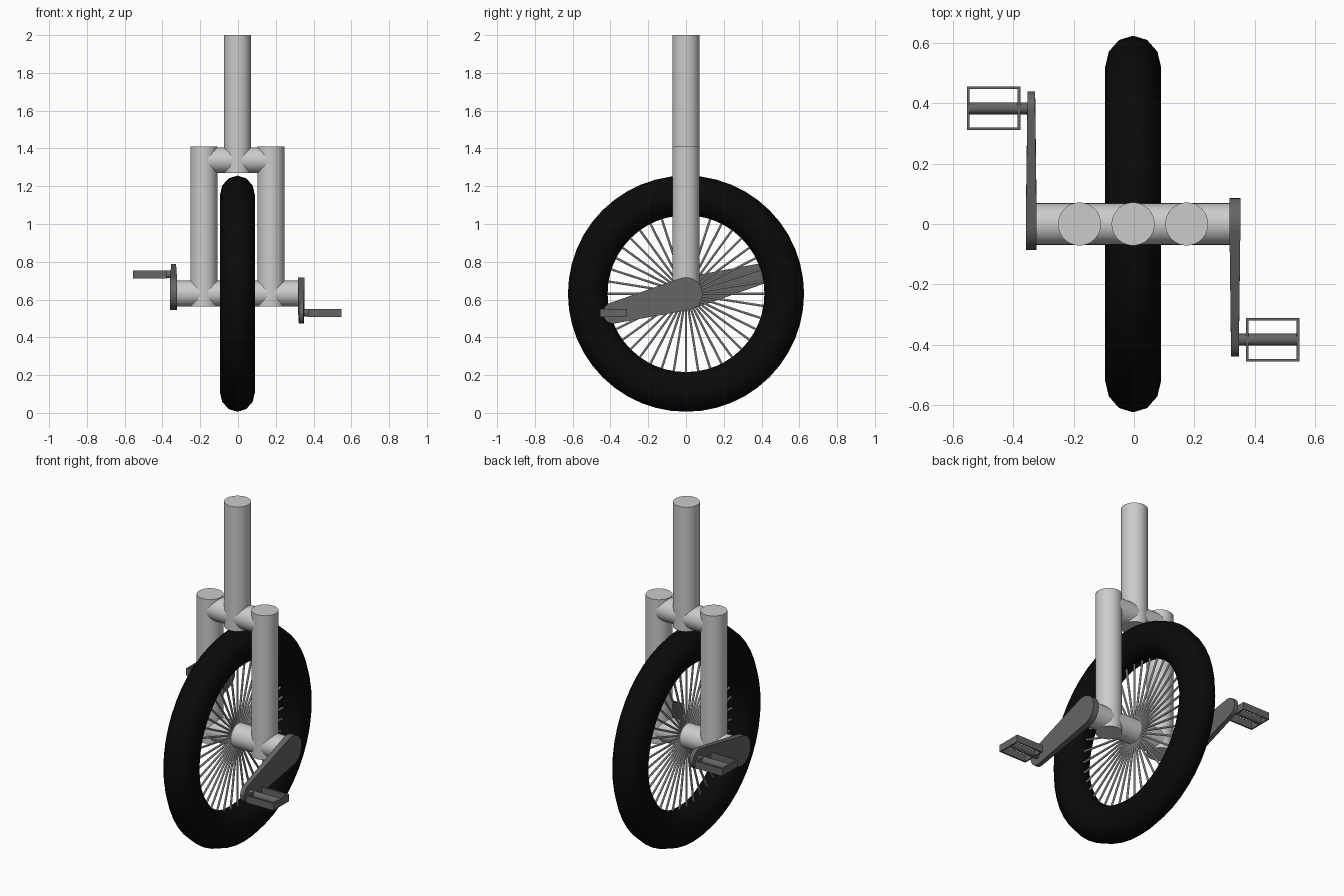
import bpy, bmesh
from math import sin, cos, pi, atan2, acos, hypot, radians
from mathutils import Vector

if "Cube" in bpy.data.objects:
    bpy.data.objects.remove(bpy.data.objects["Cube"])

ZC = 0.631      # wheel centre height
X0 = -0.003     # centre plane of the wheel


def mat(name, v):
    m = bpy.data.materials.new(name)
    m.diffuse_color = (v, v, v, 1)
    m.use_nodes = True
    m.node_tree.nodes["Principled BSDF"].inputs["Base Color"].default_value = m.diffuse_color
    return m


RUBBER = mat("rubber", 0.003)
DARK = mat("dark_metal", 0.13)


def smooth(o, angle=35):
    bpy.ops.object.select_all(action='DESELECT')
    o.select_set(True)
    bpy.context.view_layer.objects.active = o
    bpy.ops.object.shade_smooth_by_angle(angle=radians(angle))


def finish(name, bm, material=None, angle=35):
    bmesh.ops.recalc_face_normals(bm, faces=bm.faces)
    me = bpy.data.meshes.new(name)
    bm.to_mesh(me)
    bm.free()
    o = bpy.data.objects.new(name, me)
    bpy.context.collection.objects.link(o)
    if material:
        me.materials.append(material)
    smooth(o, angle)
    return o


def add_rod(bm, a, b, r, n=32):
    a, b = Vector(a), Vector(b)
    d = b - a
    res = bmesh.ops.create_cone(bm, cap_ends=True, segments=n, radius1=r, radius2=r, depth=d.length)
    rot = d.to_track_quat('Z', 'Y').to_matrix()
    for v in res['verts']:
        v.co = rot @ v.co + (a + b) / 2


def rod(name, a, b, r, n=32, material=None):
    bm = bmesh.new()
    add_rod(bm, a, b, r, n)
    return finish(name, bm, material)


def add_box(bm, centre, size):
    for v in bmesh.ops.create_cube(bm, size=1)['verts']:
        v.co = Vector([c + s * k for c, s, k in zip(centre, size, v.co)])


# Tyre: slightly narrow twelve-sided section swept round the x axis
bm = bmesh.new()
N, M = 48, 12
rings = []
for i in range(N):
    a = 2 * pi * i / N
    ring = []
    for j in range(M):
        b = 2 * pi * j / M
        r = 0.52 + 0.105 * cos(b)
        ring.append(bm.verts.new((X0 + 0.093 * sin(b), r * cos(a), ZC + r * sin(a))))
    rings.append(ring)
for i in range(N):
    p, q = rings[i], rings[(i + 1) % N]
    for j in range(M):
        k = (j + 1) % M
        bm.faces.new((p[j], p[k], q[k], q[j]))
finish("tyre", bm, RUBBER)

# Spokes
bm = bmesh.new()
for i in range(40):
    a = 2 * pi * i / 40
    add_rod(bm, (X0, 0.05 * cos(a), ZC + 0.05 * sin(a)),
            (X0, 0.45 * cos(a), ZC + 0.45 * sin(a)), 0.006, 8)
finish("spokes", bm)

# Frame tubes
R = 0.0715
rod("axle", (X0 - 0.32, 0, ZC), (X0 + 0.325, 0, ZC), 0.069)
rod("seat_post", (X0, 0, 1.27), (X0, 0, 2.0), R)
rod("fork_crossbar", (X0 - 0.178, 0, 1.337), (X0 + 0.178, 0, 1.337), 0.068)
for side, s in (("left", -1), ("right", 1)):
    rod(side + "_fork_leg", (X0 + s * 0.178, 0, 0.563), (X0 + s * 0.178, 0, 1.41), R)

# Cranks and pedals, opposite each other through the wheel centre
DY, DZ = -0.384, -0.102
BIG, SMALL = 0.087, 0.056
for side, s in (("left", -1), ("right", 1)):
    # Crank: tapered arm with rounded ends
    t0 = atan2(DZ, DY)
    off = acos((BIG - SMALL) / hypot(DY, DZ))
    outline = []
    for k in range(13):
        a = t0 - off + 2 * off * k / 12
        outline.append((DY + SMALL * cos(a), DZ + SMALL * sin(a), 0.013))
    for k in range(17):
        a = t0 + off + (2 * pi - 2 * off) * k / 16
        outline.append((BIG * cos(a), BIG * sin(a), 0.018))
    bm = bmesh.new()
    caps = [[bm.verts.new((X0 + s * (0.338 + e * h), s * y, ZC + s * z)) for y, z, h in outline]
            for e in (-1, 1)]
    for c in caps:
        bm.faces.new(c)
    n = len(outline)
    for k in range(n):
        m = (k + 1) % n
        bm.faces.new((caps[0][k], caps[0][m], caps[1][m], caps[1][k]))
    finish(side + "_crank", bm, DARK)

    # Pedal: spindle inside a thin rectangular cage
    y, z = s * DY, ZC + s * DZ
    rod(side + "_pedal_spindle", (X0 + s * 0.335, y, z), (X0 + s * 0.548, y, z), 0.02, 16, DARK)
    bm = bmesh.new()
    for e in (-1, 1):
        add_box(bm, (X0 + s * 0.463, y + e * 0.068, z), (0.178, 0.009, 0.042))
        add_box(bm, (X0 + s * (0.463 + e * 0.0845), y, z), (0.009, 0.127, 0.042))
    finish(side + "_pedal_cage", bm, DARK)
